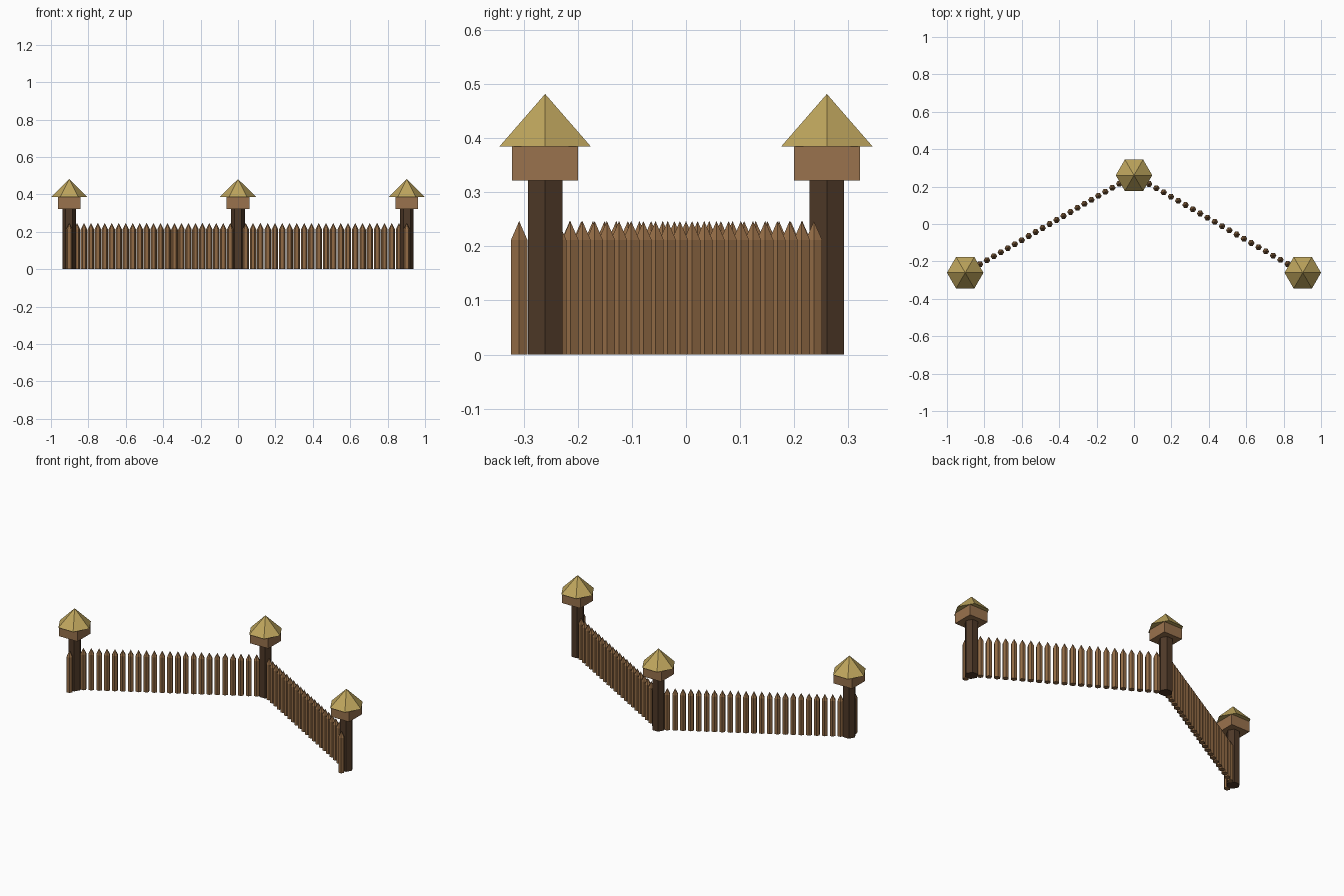
import bpy
import math
from mathutils import Vector

cube = bpy.data.objects.get("Cube")
if cube:
    bpy.data.objects.remove(cube, do_unlink=True)


def material(name, rgb):
    m = bpy.data.materials.new(name)
    m.use_nodes = True
    m.diffuse_color = (*rgb, 1)
    m.node_tree.nodes["Principled BSDF"].inputs["Base Color"].default_value = (*rgb, 1)
    return m


DARK = material("dark post wood", (0.078, 0.041, 0.021))
LIGHT = material("light platform wood", (0.32, 0.17, 0.075))
STAKE = material("stake wood", (0.29, 0.148, 0.06))
STRAW = material("straw roof", (0.52, 0.38, 0.11))


def make_mesh(name, verts, faces, mat):
    me = bpy.data.meshes.new(name)
    me.from_pydata(verts, [], faces)
    me.materials.append(mat)
    return me


def ring(radius, z):
    return [(radius * math.cos(i * math.pi / 3), radius * math.sin(i * math.pi / 3), z)
            for i in range(6)]


def hex_post(name, radius, height, mat, tip=None):
    """Six-sided post with a flat top, or a pointed one when tip is given."""
    verts = ring(radius, 0) + ring(radius, height)
    faces = [tuple(reversed(range(6)))]
    faces += [(i, (i + 1) % 6, (i + 1) % 6 + 6, i + 6) for i in range(6)]
    if tip:
        verts.append((0, 0, tip))
        faces += [(i + 6, (i + 1) % 6 + 6, 12) for i in range(6)]
    else:
        faces.append(tuple(range(6, 12)))
    return make_mesh(name, verts, faces, mat)


def hex_roof(name, radius, height, mat):
    faces = [tuple(reversed(range(6)))] + [(i, (i + 1) % 6, 6) for i in range(6)]
    return make_mesh(name, ring(radius, 0) + [(0, 0, height)], faces, mat)


def box(name, half, height, mat):
    verts = [(x, y, z) for z in (0, height)
             for x, y in ((-half, -half), (half, -half), (half, half), (-half, half))]
    faces = [(3, 2, 1, 0), (4, 5, 6, 7)]
    faces += [(i, (i + 1) % 4, (i + 1) % 4 + 4, i + 4) for i in range(4)]
    return make_mesh(name, verts, faces, mat)


def place(name, mesh, location):
    ob = bpy.data.objects.new(name, mesh)
    ob.location = location
    bpy.context.collection.objects.link(ob)


# Shared part meshes
post = hex_post("tower_post", 0.037, 0.322, DARK)
platform = box("tower_platform", 0.061, 0.063, LIGHT)
roof = hex_roof("tower_roof", 0.0975, 0.097, STRAW)
stake = hex_post("stake", 0.0175, 0.212, STAKE, tip=0.247)

# Three towers
back = Vector((0, 0.2606, 0))
left = Vector((0.9025, -0.2606, 0))
right = Vector((-0.9025, -0.2606, 0))
for side, spot in (("back", back), ("left", left), ("right", right)):
    place(side + "_tower_post", post, spot)
    place(side + "_tower_platform", platform, spot + Vector((0, 0, 0.322)))
    place(side + "_tower_roof", roof, spot + Vector((0, 0, 0.385)))

# Two walls of stakes, and one stake in front of each end tower
GAP = 0.048
for side, end, count in (("left", left, 22), ("right", right, 23)):
    along = (back - end).normalized()
    first, last = end + along * GAP, back - along * GAP
    for i in range(count):
        place(f"{side}_wall_stake_{i + 1}", stake, first.lerp(last, i / (count - 1)))
    place(side + "_end_stake", stake, end - Vector((0, GAP, 0)))
